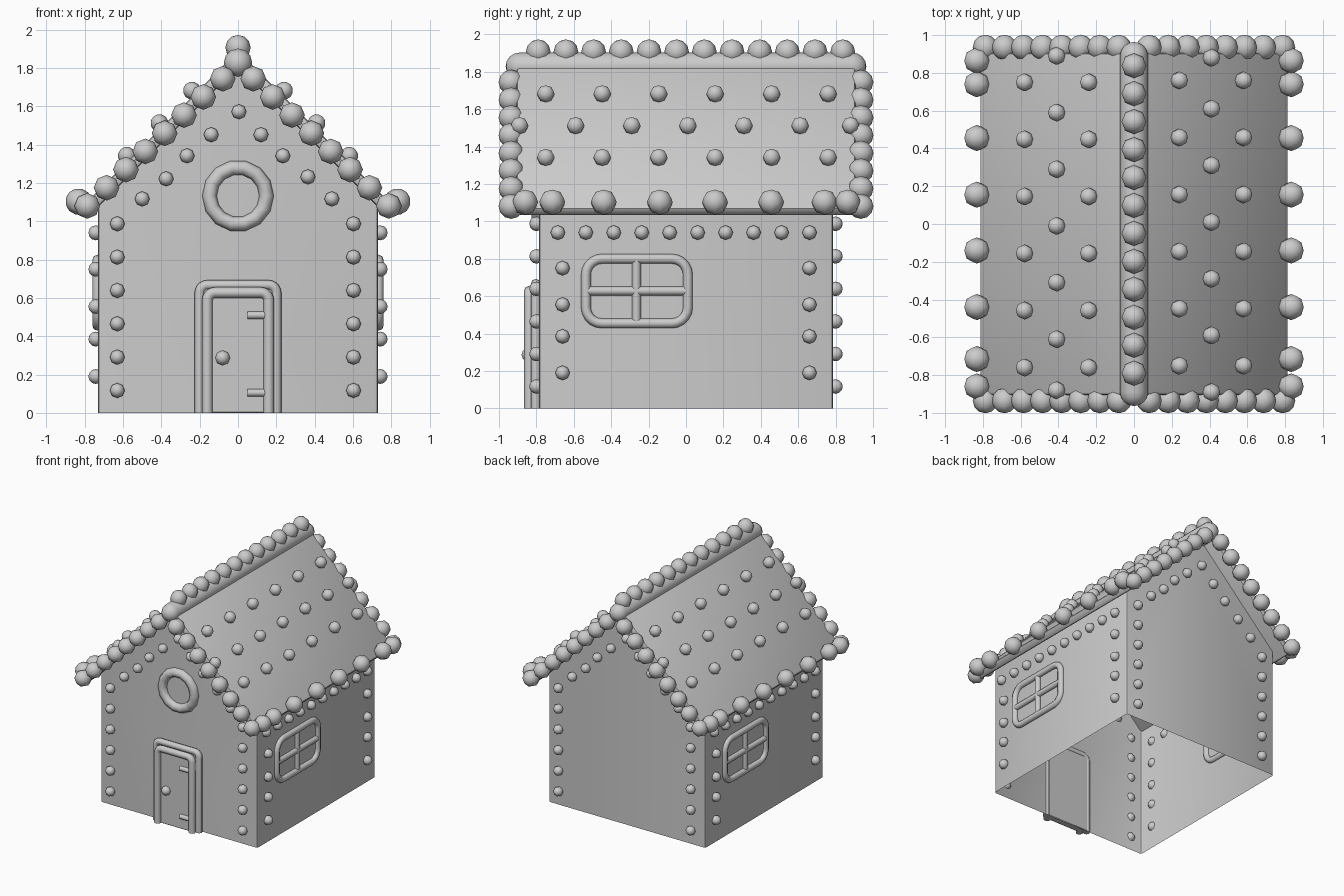
import bpy, bmesh, math
from mathutils import Vector, Matrix

if "Cube" in bpy.data.objects:
    bpy.data.objects.remove(bpy.data.objects["Cube"])

HX, HY = 0.73, 0.785          # half sizes of the house body
RIDGE = 1.89                  # roof top surface: |x| + z = RIDGE


def finish(name, bm, angle=None):
    me = bpy.data.meshes.new(name)
    bm.normal_update()
    bm.to_mesh(me)
    bm.free()
    ob = bpy.data.objects.new(name, me)
    bpy.context.collection.objects.link(ob)
    if angle:
        activate(ob)
        bpy.ops.object.shade_smooth_by_angle(angle=math.radians(angle))
    return ob


def activate(ob):
    bpy.ops.object.select_all(action='DESELECT')
    ob.select_set(True)
    bpy.context.view_layer.objects.active = ob


def candies(name, points, r, normal):
    """Low-poly gumdrops with their pole along the surface normal."""
    bm = bmesh.new()
    rot = Vector(normal).to_track_quat('Z', 'Y').to_matrix().to_4x4()
    for p in points:
        bmesh.ops.create_uvsphere(bm, u_segments=8, v_segments=6, radius=r,
                                  matrix=Matrix.Translation(p) @ rot)
    for f in bm.faces:
        f.smooth = True
    return finish(name, bm)


def tube(name, points, r, closed=False):
    cu = bpy.data.curves.new(name, 'CURVE')
    cu.dimensions = '3D'
    cu.bevel_depth = r
    cu.bevel_resolution = 2
    cu.use_fill_caps = True
    sp = cu.splines.new('POLY')
    sp.points.add(len(points) - 1)
    for q, p in zip(sp.points, points):
        q.co = (*p, 1)
    sp.use_cyclic_u = closed
    ob = bpy.data.objects.new(name, cu)
    bpy.context.collection.objects.link(ob)
    activate(ob)
    bpy.ops.object.convert(target='MESH')
    bpy.ops.object.shade_smooth_by_angle(angle=math.radians(50))
    return ob


def arc(cx, cz, r, a0, a1, n=5):
    return [(cx + r * math.cos(math.radians(a0 + (a1 - a0) * i / n)),
             cz + r * math.sin(math.radians(a0 + (a1 - a0) * i / n))) for i in range(n + 1)]


def box(name, lo, hi, bevel, segs=2):
    bm = bmesh.new()
    c = [(a + b) / 2 for a, b in zip(lo, hi)]
    s = [b - a for a, b in zip(lo, hi)]
    bmesh.ops.create_cube(bm, size=1, matrix=Matrix.Translation(c) @ Matrix.Diagonal((*s, 1)))
    bmesh.ops.bevel(bm, geom=bm.edges[:], offset=bevel, segments=segs, profile=0.5, affect='EDGES')
    return finish(name, bm, 40)


# house body: open-bottomed shell with gables, top hidden inside the roof
bm = bmesh.new()
prof = [(-HX, 0), (HX, 0), (HX, 1.85 - HX), (0, 1.84), (-HX, 1.85 - HX)]
front = [bm.verts.new((x, -HY, z)) for x, z in prof]
back = [bm.verts.new((x, HY, z)) for x, z in prof]
bm.faces.new(front)
bm.faces.new(back[::-1])
for i, j in ((1, 2), (4, 0)):
    bm.faces.new((front[i], back[i], back[j], front[j]))
corners = [e for e in bm.edges if abs((e.verts[0].co - e.verts[1].co).normalized().z) > 0.99]
bmesh.ops.bevel(bm, geom=corners, offset=0.015, segments=2, profile=0.5, affect='EDGES')
finish("walls", bm, 40)

# roof slabs, sloping 45 degrees
for side, s in (("right", 1), ("left", -1)):
    length = 0.82 * math.sqrt(2)
    slab = box("roof_" + side, (0, -0.905, -0.06), (length, 0.905, 0), 0.016)
    slab.rotation_euler = (0, math.radians(45), 0 if s > 0 else math.pi)
    m = Matrix.Translation((0, 0, RIDGE)) @ Matrix.Rotation(0 if s > 0 else math.pi, 4, 'Z') \
        @ Matrix.Rotation(math.radians(45), 4, 'Y')
    slab.matrix_world = m

# ridge roll with rounded ends
bm = bmesh.new()
bmesh.ops.create_uvsphere(bm, u_segments=12, v_segments=8, radius=0.074,
                          matrix=Matrix.Rotation(math.pi / 2, 4, 'X'))
for v in bm.verts:
    if abs(v.co.y) < 1e-5:
        v.tag = True
mid = [e for e in bm.edges if e.verts[0].tag and e.verts[1].tag]
bmesh.ops.split_edges(bm, edges=mid)
for f in bm.faces:
    f.tag = f.calc_center_median().y > 0
for v in bm.verts:
    v.co.y += 0.89 if v.link_faces[0].tag else -0.89
    v.co.z += 1.828
rim = [e for e in bm.edges if e.is_boundary]
bmesh.ops.bridge_loops(bm, edges=rim)
bmesh.ops.recalc_face_normals(bm, faces=bm.faces[:])
finish("ridge_roll", bm, 60)

# ridge gumdrops
candies("ridge_candies", [(0, -0.79 + 0.148 * i, 1.907) for i in range(12)], 0.066, (0, 0, 1))

eave_y = (-0.86, -0.715, -0.44, -0.14, 0.155, 0.455, 0.74, 0.865)
roof_rows = [(0.24, [-0.75 + 0.302 * i for i in range(6)]),
             (0.41, [-0.89 + 0.3 * i for i in range(6)] + [0.88]),
             (0.58, [-0.75 + 0.302 * i for i in range(6)])]
for side, s in (("right", 1), ("left", -1)):
    # gumdrops on the roof slope and along the eave
    candies("roof_candies_" + side,
            [(s * x, s * y, 1.922 - x) for x, ys in roof_rows for y in ys], 0.047, (s, 0, 1))
    candies("eave_candies_" + side, [(s * 0.832, y, 1.103) for y in eave_y], 0.069, (s, 0, 1))

    # gumdrops on the side wall
    pts = [(-0.685 + 0.1495 * i, 0.94) for i in range(10)]
    pts += [(y, z) for y in (-0.66, 0.66) for z in (0.75, 0.555, 0.385, 0.19)]
    candies("side_wall_candies_" + side, [(s * (HX + 0.012), s * y, z) for y, z in pts],
            0.039, (s, 0, 0))

    # window frame and bars
    y0, y1, z0, z1, r = -0.535, 0.01, 0.455, 0.80, 0.085
    loop = (arc(y1 - r, z1 - r, r, 0, 90) + arc(y0 + r, z1 - r, r, 90, 180)
            + arc(y0 + r, z0 + r, r, 180, 270) + arc(y1 - r, z0 + r, r, 270, 360))
    wx = s * (HX + 0.004)
    tube("window_frame_" + side, [(wx, s * y, z) for y, z in loop], 0.026, True)
    tube("window_upright_" + side, [(wx, s * -0.265, z0), (wx, s * -0.265, z1)], 0.024)
    tube("window_crossbar_" + side, [(wx, s * y0, 0.628), (wx, s * y1, 0.628)], 0.024)

gable = [(0.005, 1.572), (0.12, 1.452), (-0.14, 1.452), (0.234, 1.342), (-0.266, 1.342),
         (0.365, 1.232), (-0.375, 1.222), (0.49, 1.117), (-0.5, 1.117)]
for side, s in (("front", 1), ("back", -1)):
    # gumdrops on the gable wall
    pts = gable + [(x, 0.987 - 0.174 * i) for x in (0.603, -0.63) for i in range(6)]
    candies(side + "_wall_candies", [(s * x, -s * (HY + 0.014), z) for x, z in pts],
            0.039, (0, -s, 0))
    # gumdrops along the sloping roof edges
    edge = [(m * (0.08 + 0.101 * i), -s * 0.935, 1.744 - 0.0948 * i)
            for m in (1, -1) for i in range(8)]
    candies(side + "_roof_edge_candies", edge, 0.067, (0, -s, 0))

# round window above the door
bpy.ops.mesh.primitive_torus_add(major_segments=14, minor_segments=8, major_radius=0.149,
                                 minor_radius=0.038, location=(0, -HY - 0.003, 1.133),
                                 rotation=(math.pi / 2, 0, 0))
bpy.context.object.name = "round_window"
bpy.ops.object.shade_smooth_by_angle(angle=math.radians(50))

# door with stepped frame, hinges and knob
for name, hx, top, y, r in (("door_frame_outer", 0.2, 0.667, -0.803, 0.026),
                            ("door_frame_inner", 0.16, 0.628, -0.838, 0.028)):
    c = 0.04
    path = [(hx, 0)] + arc(hx - c, top - c, c, 0, 90) + arc(c - hx, top - c, c, 90, 180) + [(-hx, 0)]
    tube(name, [(x, y, z) for x, z in path], r)
box("door_surround", (-0.19, -0.815, 0), (0.19, -0.78, 0.65), 0.004, 1)
box("door_panel", (-0.16, -0.836, 0), (0.16, -0.80, 0.625), 0.004, 1)
for i, z in enumerate((0.51, 0.105)):
    tube("hinge_%d" % (i + 1), [(0.05, -0.838, z), (0.15, -0.838, z)], 0.02)
candies("door_knob", [(-0.08, -0.84, 0.287)], 0.039, (0, -1, 0))
